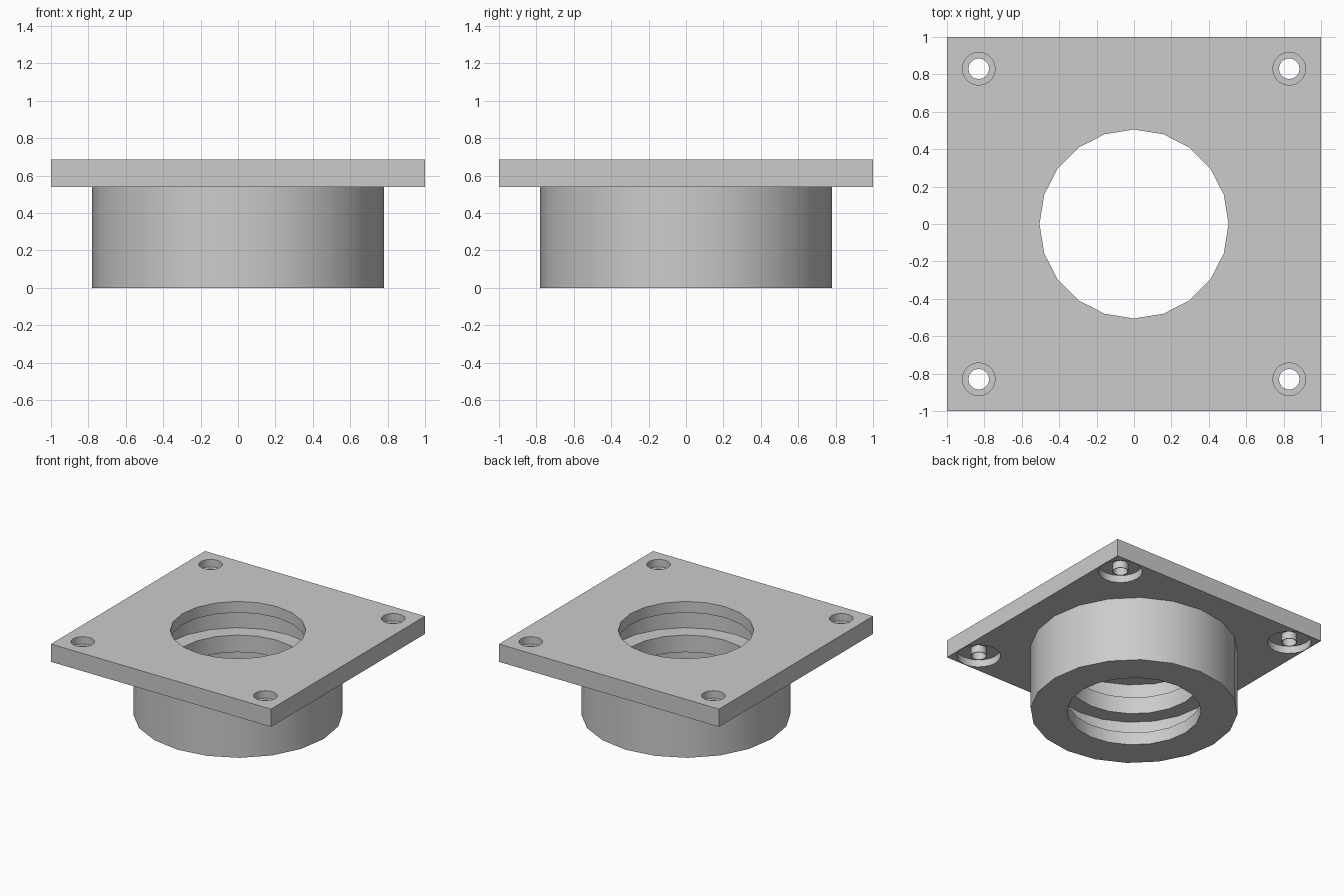
import bpy
import math

if "Cube" in bpy.data.objects:
    bpy.data.objects.remove(bpy.data.objects["Cube"], do_unlink=True)

SIDES = 20
TOP, FLANGE = 0.686, 0.54      # top of the flange, underside of the flange
BORE, GROOVE = 0.505, 0.635    # bore and groove radii
HOLE = 0.83                    # offset of the corner holes

grey = bpy.data.materials.new("plain_grey")
grey.use_nodes = True
grey.diffuse_color = (0.6, 0.6, 0.6, 1)
grey.node_tree.nodes["Principled BSDF"].inputs["Base Color"].default_value = grey.diffuse_color


def cylinder(name, radius, z0, z1, x=0, y=0):
    bpy.ops.mesh.primitive_cylinder_add(vertices=SIDES, radius=radius, depth=z1 - z0,
                                        location=(x, y, (z0 + z1) / 2))
    ob = bpy.context.object
    ob.name = name
    ob.data.materials.append(grey)
    return ob


def combine(target, tool, operation):
    """Apply a boolean and throw the tool away."""
    mod = target.modifiers.new("boolean", "BOOLEAN")
    mod.operation, mod.object, mod.solver = operation, tool, "EXACT"
    bpy.context.view_layer.objects.active = target
    bpy.ops.object.modifier_apply(modifier=mod.name)
    bpy.data.objects.remove(tool, do_unlink=True)


def smooth(ob):
    bpy.ops.object.select_all(action="DESELECT")
    ob.select_set(True)
    bpy.context.view_layer.objects.active = ob
    bpy.ops.object.shade_smooth_by_angle(angle=math.radians(30))


# Square flange with the round housing below it
bpy.ops.mesh.primitive_cube_add(size=1, location=(0, 0, (TOP + FLANGE) / 2))
body = bpy.context.object
body.name = "flanged_housing"
body.scale = (2, 2, TOP - FLANGE)
bpy.ops.object.transform_apply(location=True, rotation=False, scale=True)
body.data.materials.append(grey)
combine(body, cylinder("housing", 0.78, 0, FLANGE + 0.05), "UNION")

# Through bore and the two internal ring grooves
combine(body, cylinder("bore", BORE, -0.1, TOP + 0.1), "DIFFERENCE")
for low, high in ((0.105, 0.27), (0.41, 0.595)):
    combine(body, cylinder("groove", GROOVE, low, high), "DIFFERENCE")

# Corner screw holes: recess below, counterbore above, sleeve hanging in the recess
CEILING = FLANGE + 0.06
for i, (sx, sy) in enumerate(((-1, -1), (1, -1), (1, 1), (-1, 1))):
    x, y = sx * HOLE, sy * HOLE
    combine(body, cylinder("recess", 0.165, FLANGE - 0.1, CEILING, x, y), "DIFFERENCE")
    combine(body, cylinder("counterbore", 0.088, CEILING + 0.025, TOP + 0.1, x, y), "DIFFERENCE")
    combine(body, cylinder("through_hole", 0.055, FLANGE, TOP + 0.1, x, y), "DIFFERENCE")
    sleeve = cylinder(f"screw_sleeve_{i + 1}", 0.06, FLANGE, CEILING, x, y)
    combine(sleeve, cylinder("sleeve_hole", 0.055, FLANGE - 0.1, TOP, x, y), "DIFFERENCE")
    smooth(sleeve)

smooth(body)
